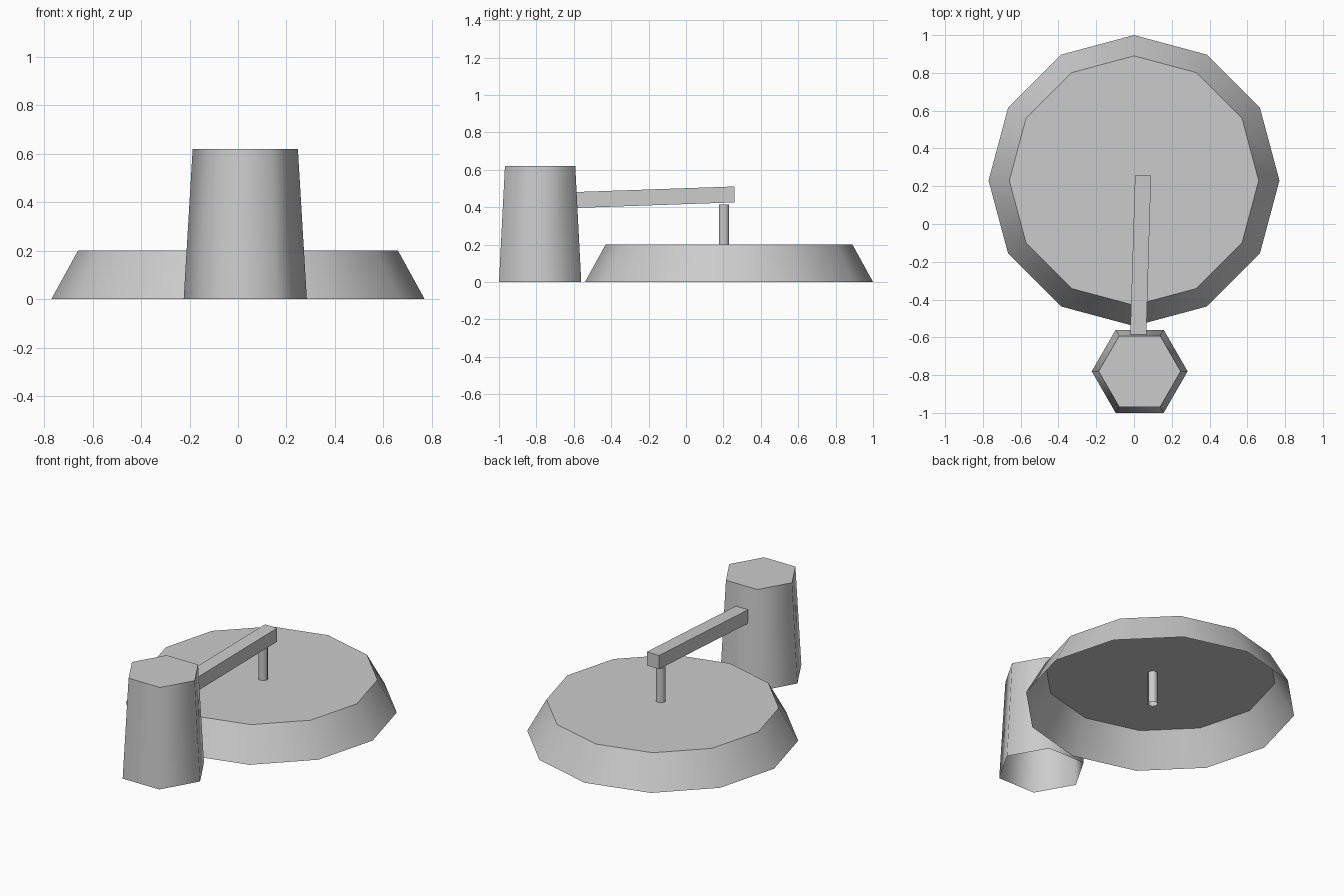
import bpy
import bmesh
import math
from mathutils import Vector

cube = bpy.data.objects.get("Cube")
if cube:
    bpy.data.objects.remove(cube, do_unlink=True)

grey = bpy.data.materials.new("plain grey")
grey.use_nodes = True
colour = (0.6, 0.6, 0.6, 1.0)
grey.diffuse_color = colour
grey.node_tree.nodes["Principled BSDF"].inputs["Base Color"].default_value = colour


def finish(name, bm, location=(0, 0, 0)):
    mesh = bpy.data.meshes.new(name)
    bm.to_mesh(mesh)
    bm.free()
    mesh.materials.append(grey)
    obj = bpy.data.objects.new(name, mesh)
    obj.location = location
    bpy.context.collection.objects.link(obj)
    return obj


def open_frustum(name, sides, bottom_radius, top_radius, height, location):
    """Tapered shell with a flat lid, a smooth wall and an open bottom."""
    bm = bmesh.new()
    rings = []
    for radius, z in ((bottom_radius, 0), (top_radius, height)):
        angles = [math.tau * i / sides for i in range(sides)]
        rings.append([bm.verts.new((radius * math.cos(a), radius * math.sin(a), z))
                      for a in angles])
    low, high = rings
    for i in range(sides):
        j = (i + 1) % sides
        bm.faces.new((low[i], low[j], high[j], high[i])).smooth = True
    lid = bm.faces.new(high)
    for edge in lid.edges:
        edge.smooth = False
    return finish(name, bm, location)


# Wide base dish, turned upside down
open_frustum("base_dish", 12, 0.77, 0.66, 0.2, (0, 0.23, 0))

# Six-sided column in front of the dish
open_frustum("column", 6, 0.254, 0.217, 0.62, (0.03, -0.78, 0))

# Thin upright pin through the dish
open_frustum("pin", 6, 0.03, 0.03, 0.415, (0.032, 0.203, 0))

# Slightly rising square arm from the column to above the pin
start, end = Vector((0.022, -0.6, 0.438)), Vector((0.048, 0.258, 0.468))
bm = bmesh.new()
bmesh.ops.create_cube(bm, size=1)
for v in bm.verts:
    centre = start.lerp(end, v.co.y + 0.5)
    v.co = centre + Vector((v.co.x, 0, v.co.z)) * 0.085
finish("arm", bm)
